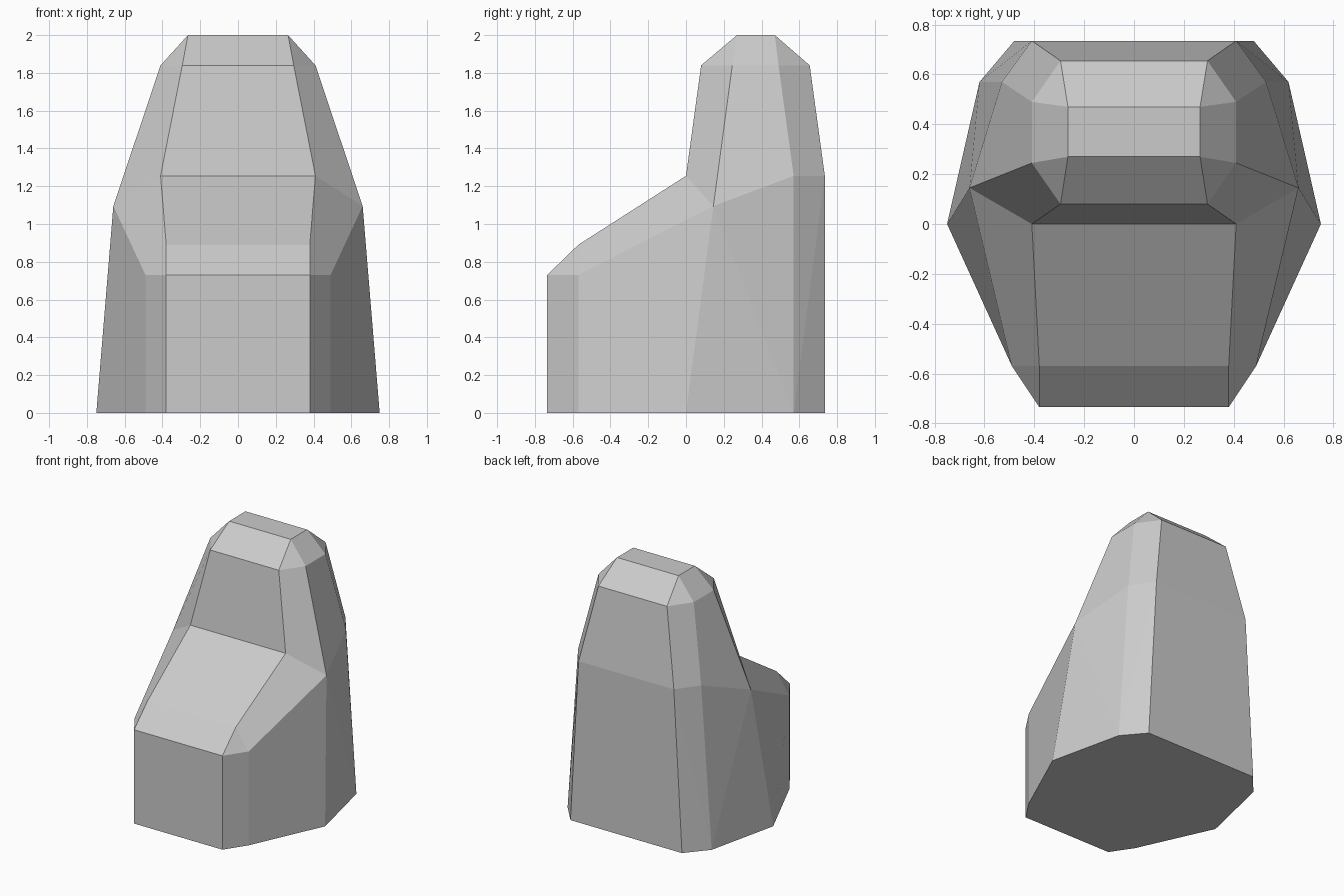
import bpy
import bmesh

# Remove the default cube
default_cube = bpy.data.objects.get("Cube")
if default_cube:
    bpy.data.objects.remove(default_cube, do_unlink=True)

# One plain grey material
grey = bpy.data.materials.new("plain grey")
grey.use_nodes = True
colour = (0.6, 0.6, 0.6, 1)
grey.diffuse_color = colour
grey.node_tree.nodes["Principled BSDF"].inputs["Base Color"].default_value = colour

# Corners of the left half
corners = {
    # footprint
    "base_front": (.38, -.735, 0),
    "base_front_corner": (.49, -.57, 0),
    "base_side": (.75, 0, 0),
    "base_back_corner": (.62, .57, 0),
    "base_back": (.48, .735, 0),
    # low front nose
    "nose_front": (.38, -.735, .73),
    "nose_side": (.49, -.57, .73),
    "nose_top": (.38, -.57, .89),
    # shoulder ring
    "step": (.41, 0, 1.255),
    "shoulder": (.66, .145, 1.095),
    "waist_side": (.53, .57, 1.255),
    "waist_back": (.41, .735, 1.255),
    # upper ring
    "head_front": (.295, .08, 1.84),
    "head_side_front": (.41, .245, 1.84),
    "head_side_back": (.41, .49, 1.84),
    "head_back": (.295, .655, 1.84),
    # flat top
    "top_front": (.265, .27, 2),
    "top_back": (.265, .47, 2),
}

# Side panels, each mirrored to the other half
panels = [
    "base_front base_front_corner nose_side nose_front",
    "base_front_corner base_side shoulder nose_side",
    "base_side base_back_corner shoulder",
    "base_back_corner waist_side shoulder",
    "base_back_corner base_back waist_back",
    "base_back_corner waist_back waist_side",
    "nose_front nose_side nose_top",
    "nose_side shoulder step nose_top",
    "step shoulder head_side_front head_front",
    "shoulder waist_side head_side_back head_side_front",
    "waist_side waist_back head_back head_side_back",
    "head_front head_side_front top_front",
    "head_side_front head_side_back top_back top_front",
    "head_side_back head_back top_back",
]

# Central strip running up the front, over the top and down the back
strip = ("base_front nose_front nose_top step head_front top_front "
         "top_back head_back waist_back base_back").split()
outline = "base_front base_front_corner base_side base_back_corner base_back".split()

bm = bmesh.new()
left = {name: bm.verts.new(p) for name, p in corners.items()}
right = {name: bm.verts.new((-x, y, z)) for name, (x, y, z) in corners.items()}

for panel in panels:
    names = panel.split()
    bm.faces.new([left[n] for n in names])
    bm.faces.new([right[n] for n in reversed(names)])

for low, high in zip(strip, strip[1:]):
    bm.faces.new([right[low], left[low], left[high], right[high]])

# Underside
bm.faces.new([left[n] for n in reversed(outline)] + [right[n] for n in outline])

bmesh.ops.recalc_face_normals(bm, faces=bm.faces[:])
mesh = bpy.data.meshes.new("stepped_body")
bm.to_mesh(mesh)
bm.free()

# Flat shaded body
mesh.materials.append(grey)
body = bpy.data.objects.new("stepped_body", mesh)
bpy.context.collection.objects.link(body)
